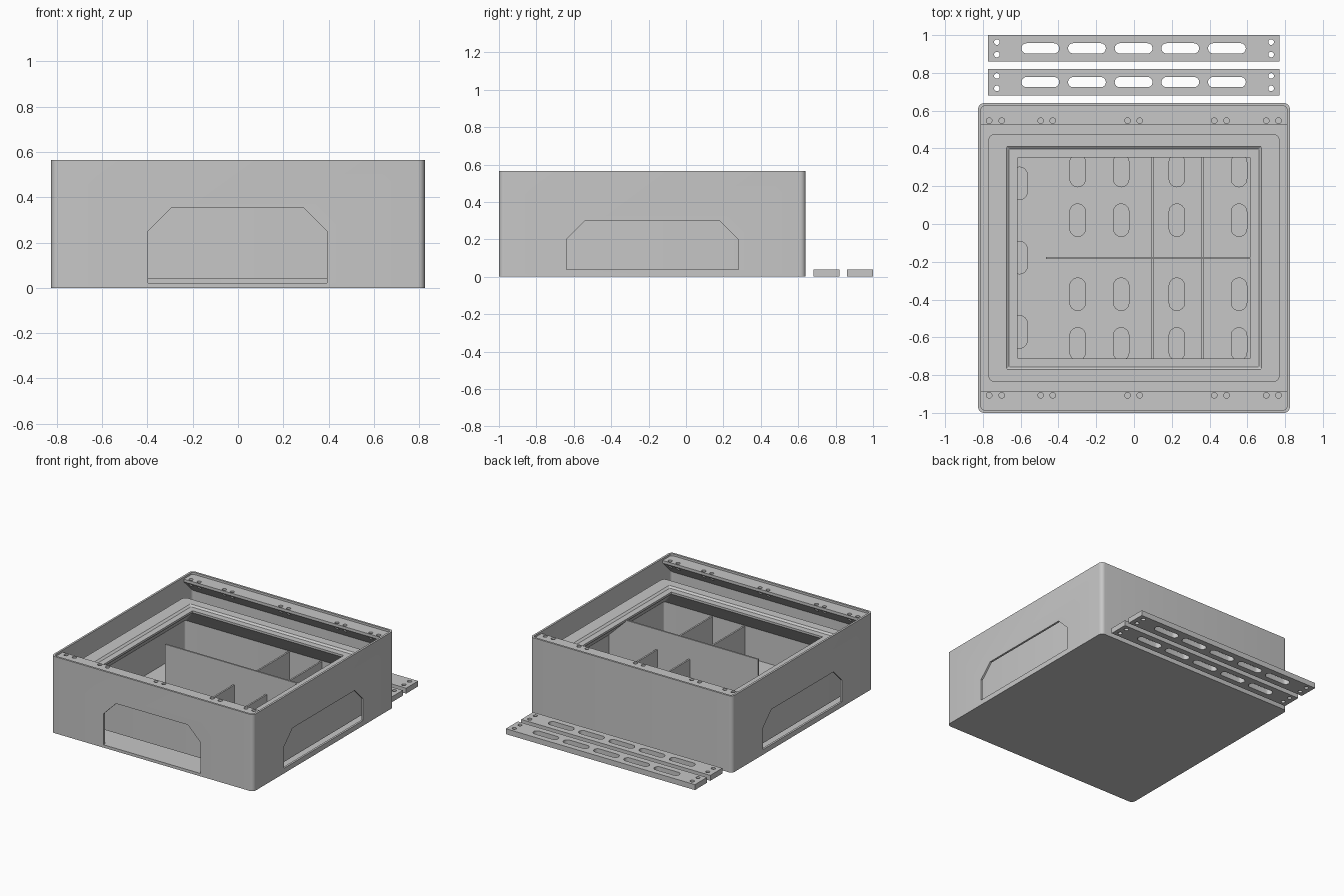
import bpy, bmesh, math

old = bpy.data.objects.get("Cube")
if old:
    bpy.data.objects.remove(old, do_unlink=True)

grey = bpy.data.materials.new("plain_grey")
grey.use_nodes = True
colour = (0.57, 0.57, 0.57, 1)
grey.diffuse_color = colour
grey.node_tree.nodes["Principled BSDF"].inputs["Base Color"].default_value = colour

CY = -0.18          # centre of the case along y
TOP = 0.565         # rim height
FLOOR = 0.02        # case floor
TRAY_BASE = 0.04
TRAY_FLOOR = 0.06


def finish(name, bm):
    bmesh.ops.recalc_face_normals(bm, faces=bm.faces)
    mesh = bpy.data.meshes.new(name)
    bm.to_mesh(mesh)
    bm.free()
    mesh.materials.append(grey)
    ob = bpy.data.objects.new(name, mesh)
    bpy.context.collection.objects.link(ob)
    return ob


def rounded(hx, hy, r, n=6):
    """Rounded rectangle, counter-clockwise."""
    pts = []
    for k, (sx, sy) in enumerate([(1, 1), (-1, 1), (-1, -1), (1, -1)]):
        for i in range(n + 1):
            a = math.pi / 2 * (k + i / n)
            pts.append((sx * (hx - r) + r * math.cos(a), sy * (hy - r) + r * math.sin(a)))
    return pts


def loft(name, rings, cy):
    """Skin through rounded rectangles given as (half x, half y, radius, z)."""
    bm = bmesh.new()
    loops = [[bm.verts.new((x, y + cy, z)) for x, y in rounded(hx, hy, r)]
             for hx, hy, r, z in rings]
    n = len(loops[0])
    for a, b in zip(loops, loops[1:]):
        for i in range(n):
            j = (i + 1) % n
            bm.faces.new((a[i], a[j], b[j], b[i]))
    bm.faces.new(loops[0])
    bm.faces.new(loops[-1])
    return finish(name, bm)


def add_prism(bm, pts, axis, lo, hi):
    """Extrude a 2D outline along an axis."""
    def place(p, h):
        return {"x": (h, *p), "y": (p[0], h, p[1]), "z": (*p, h)}[axis]
    a = [bm.verts.new(place(p, lo)) for p in pts]
    b = [bm.verts.new(place(p, hi)) for p in pts]
    bm.faces.new(a)
    bm.faces.new(b)
    for i in range(len(a)):
        j = (i + 1) % len(a)
        bm.faces.new((a[i], a[j], b[j], b[i]))


def prisms(name, items):
    bm = bmesh.new()
    for item in items:
        add_prism(bm, *item)
    return finish(name, bm)


def rect(x0, x1, y0, y1):
    return [(x0, y0), (x1, y0), (x1, y1), (x0, y1)]


def capsule(x, y, hx, hy):
    return [(x + u, y + v) for u, v in rounded(hx, hy, min(hx, hy) * 0.998)]


def circle(x, y, r=0.015):
    return [(x + r * math.cos(math.tau * i / 16), y + r * math.sin(math.tau * i / 16))
            for i in range(16)]


def cut(ob, items):
    cutter = prisms("cutter", items)
    cutter.hide_render = True
    mod = ob.modifiers.new("cut", "BOOLEAN")
    mod.operation = "DIFFERENCE"
    mod.solver = "EXACT"
    mod.object = cutter
    bpy.context.view_layer.objects.active = ob
    bpy.ops.object.modifier_apply(modifier="cut")
    bpy.data.objects.remove(cutter, do_unlink=True)


def smooth(ob):
    bpy.ops.object.select_all(action="DESELECT")
    ob.select_set(True)
    bpy.context.view_layer.objects.active = ob
    bpy.ops.object.shade_smooth_by_angle(angle=math.radians(30))


def window(x0, x1, z0, z1, c):
    """Opening with two chamfered upper corners."""
    return [(x0, z0), (x1, z0), (x1, z1 - c), (x1 - c, z1), (x0 + c, z1), (x0, z1 - c)]


# Outer case with three openings
case = loft("case", [(0.825, 0.82, 0.03, 0), (0.825, 0.82, 0.03, TOP),
                     (0.81, 0.805, 0.02, TOP), (0.81, 0.805, 0.02, FLOOR)], CY)
side = window(-0.64, 0.28, 0.038, 0.297, 0.098)
cut(case, [(window(-0.397, 0.393, FLOOR + 0.001, 0.352, 0.102), "y", -1.05, -0.95),
           (side, "x", 0.78, 0.9), (side, "x", -0.9, -0.78)])
smooth(case)

# Screw flanges along the front and back walls, braced from below
hole_x = [-0.767, -0.70, -0.494, -0.43, -0.034, 0.03, 0.425, 0.49, 0.70, 0.765]
for name, s in (("back_flange", 1), ("front_flange", -1)):
    profile = [(CY + s * d, z) for d, z in
               [(0.81, 0.55), (0.705, 0.55), (0.705, 0.53), (0.81, 0.425)]]
    flange = prisms(name, [(profile, "x", -0.812, 0.812)])
    cut(flange, [(circle(x, CY + s * 0.727), "z", 0.45, 0.6) for x in hole_x])
    smooth(flange)

# Inner tray with a stepped rim that overhangs on a sloped brace
tray = loft("tray", [(0.77, 0.655, 0.03, TRAY_BASE), (0.77, 0.655, 0.03, 0.447),
                     (0.676, 0.59, 0.004, 0.447), (0.661, 0.576, 0.004, 0.435),
                     (0.617, 0.531, 0.004, 0.435), (0.617, 0.531, 0.004, 0.42),
                     (0.75, 0.635, 0.012, 0.29), (0.75, 0.635, 0.012, TRAY_FLOOR)], CY)
slots = [(capsule(x, y, 0.041, 0.086), "z", 0, 0.1)
         for x in (-0.298, -0.068, 0.227, 0.556) for y in (0.283, 0.02, -0.372, -0.635)]
slots += [(capsule(-0.606, y, 0.041, 0.086), "z", 0, 0.1) for y in (0.215, -0.178, -0.571)]
cut(tray, slots)
smooth(tray)

# Tray dividers
base = TRAY_FLOOR - 0.003
prisms("long_divider", [(rect(-0.465, 0.753, CY - 0.006, CY + 0.006), "z", base, 0.433)])
for name, x in (("middle_divider", 0.096), ("side_divider", 0.361)):
    prisms(name, [(rect(x - 0.006, x + 0.006, CY - 0.638, CY + 0.638), "z", base, 0.285)])

# Two loose slotted bars behind the case
for name, y in (("inner_bar", 0.751), ("outer_bar", 0.93)):
    bar = prisms(name, [(rect(-0.773, 0.77, y - 0.07, y + 0.07), "z", 0, 0.04)])
    holes = [(capsule(-0.496 + 0.247 * i, y, 0.1, 0.027), "z", -0.1, 0.1) for i in range(5)]
    holes += [(circle(sx * 0.726, y + sy * 0.033), "z", -0.1, 0.1)
              for sx in (-1, 1) for sy in (-1, 1)]
    cut(bar, holes)
    smooth(bar)
